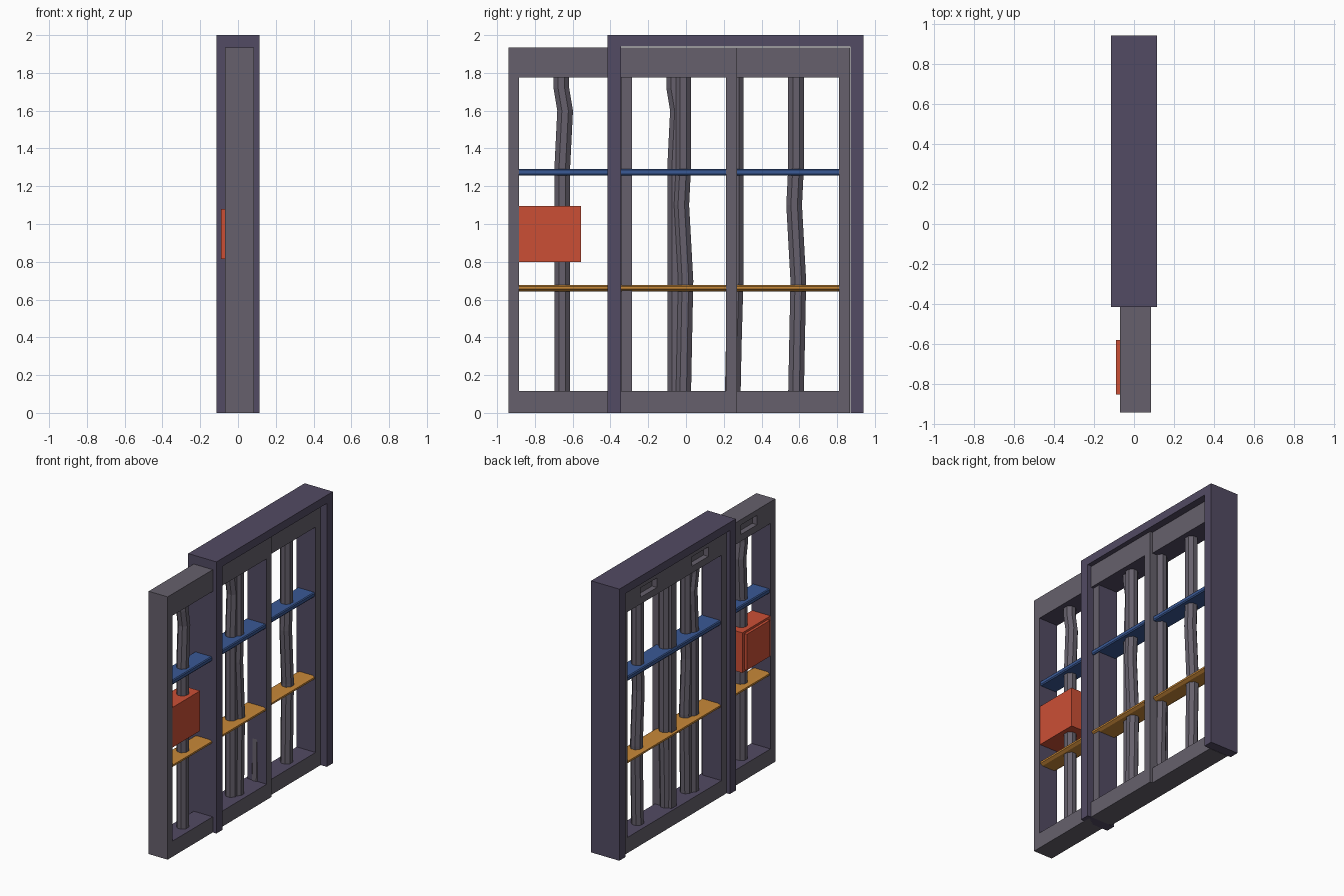
import bpy, bmesh, math
from mathutils import Vector

if "Cube" in bpy.data.objects:
    bpy.data.objects.remove(bpy.data.objects["Cube"])


def mat(name, rgb):
    m = bpy.data.materials.new(name)
    m.diffuse_color = (*rgb, 1)
    m.use_nodes = True
    m.node_tree.nodes["Principled BSDF"].inputs["Base Color"].default_value = m.diffuse_color
    return m


PURPLE = mat("dark_purple_steel", (0.085, 0.07, 0.125))
GREY = mat("grey_steel", (0.132, 0.118, 0.15))
RED = mat("red_lock", (0.6, 0.078, 0.036))
BLUE = mat("blue_crossbar", (0.042, 0.1, 0.3))
OCHRE = mat("ochre_crossbar", (0.58, 0.25, 0.04))


def make(name, bm, *mats):
    bmesh.ops.recalc_face_normals(bm, faces=bm.faces)
    me = bpy.data.meshes.new(name)
    bm.to_mesh(me)
    bm.free()
    for m in mats:
        me.materials.append(m)
    ob = bpy.data.objects.new(name, me)
    bpy.context.collection.objects.link(ob)
    return ob


def box(name, x0, x1, y0, y1, z0, z1, m):
    bm = bmesh.new()
    bmesh.ops.create_cube(bm, size=1)
    for v in bm.verts:
        v.co = Vector(((x0 + x1) / 2 + v.co.x * (x1 - x0),
                       (y0 + y1) / 2 + v.co.y * (y1 - y0),
                       (z0 + z1) / 2 + v.co.z * (z1 - z0)))
    return make(name, bm, m)


def prism_x(name, outline, half_x, m):
    """Extrude a (y, z) outline across x."""
    bm = bmesh.new()
    f = bm.faces.new([bm.verts.new((-half_x, y, z)) for y, z in outline])
    r = bmesh.ops.extrude_face_region(bm, geom=[f])
    for v in r["geom"]:
        if isinstance(v, bmesh.types.BMVert):
            v.co.x = half_x
    return make(name, bm, m)


def bar_y(name, profile, xc, y0, y1, m):
    """Extrude an (x, z) profile along y."""
    bm = bmesh.new()
    f = bm.faces.new([bm.verts.new((xc + x, y0, z)) for x, z in profile])
    r = bmesh.ops.extrude_face_region(bm, geom=[f])
    for v in r["geom"]:
        if isinstance(v, bmesh.types.BMVert):
            v.co.y = y1
    return make(name, bm, m)


def bent_bar(name, xc, yc, path):
    """Eight-sided upright bar following (z, dy) points."""
    bm = bmesh.new()
    rings = []
    for z, dy in path:
        rings.append([bm.verts.new((xc + 0.043 * math.cos(a), yc + dy + 0.045 * math.sin(a), z))
                      for a in [math.pi / 8 + i * math.pi / 4 for i in range(8)]])
    for lo, hi in zip(rings, rings[1:]):
        for i in range(8):
            j = (i + 1) % 8
            bm.faces.new((lo[i], lo[j], hi[j], hi[i]))
    return make(name, bm, GREY)


# Outer door frame: two jambs and a lintel
J0, J1 = -0.415, 0.94
prism_x("outer_frame", [(J0, 0), (J0 + 0.07, 0), (J0 + 0.07, 1.94), (J1 - 0.07, 1.94),
                        (J1 - 0.07, 0), (J1, 0), (J1, 2), (J0, 2)], 0.115, PURPLE)

HALF, INNER, THICK = 0.605, 0.548, 0.0775
ZB, ZT, ZTOP = 0.115, 1.775, 1.935


def panel_frame(name, xc, yc):
    """Rectangular ring with dark inner faces and two recessed slots on the left side."""
    bm = bmesh.new()
    rings = {}
    for s in (-1, 1):
        for key, h, z0, z1 in (("out", HALF, 0, ZTOP), ("in", INNER, ZB, ZT)):
            rings[s, key] = [bm.verts.new((xc + s * THICK, yc + h * a, z))
                             for a, z in ((-1, z0), (1, z0), (1, z1), (-1, z1))]
    for i in range(4):
        j = (i + 1) % 4
        for p, q in (((-1, "out"), (-1, "in")), ((1, "out"), (1, "in")),
                     ((-1, "out"), (1, "out")), ((-1, "in"), (1, "in"))):
            a, b = rings[p], rings[q]
            f = bm.faces.new((a[i], a[j], b[j], b[i]))
            f.material_index = 1 if p[1] == q[1] == "in" else 0
    ob = make(name, bm, GREY, PURPLE)
    # Slots cut into the top rail
    x = xc - THICK
    cutters = []
    for s in (-1, 1):
        y = yc + s * SHIFT / 2
        c = box("slot_cutter", x - 0.05, x + 0.04, y - 0.095, y + 0.095, 1.825, 1.895, GREY)
        c.hide_render = True
        cutters.append(c)
        mod = ob.modifiers.new("slot", "BOOLEAN")
        mod.operation = "DIFFERENCE"
        mod.solver = "EXACT"
        mod.object = c
    bpy.context.view_layer.update()
    dg = bpy.context.evaluated_depsgraph_get()
    me = bpy.data.meshes.new_from_object(ob.evaluated_get(dg))
    ob.modifiers.clear()
    ob.data = me
    for c in cutters:
        bpy.data.objects.remove(c)


SHIFT = 0.5975
# Bend of each bar: offset from panel centre, then (height, sideways shift)
BARS = [(-0.32, [(0.1, 0), (1.3, 0), (1.6, 0.015), (1.72, -0.005), (1.79, -0.005)]),
        (0.0, [(0.1, -0.015), (0.35, -0.01), (0.7, 0), (1.79, 0)]),
        (0.32, [(0.1, 0), (0.7, 0.012), (1.1, -0.01), (1.3, 0), (1.79, 0)])]

# Crossbar profiles (x, z)
BLUE_P = [(-0.07, 1.265), (-0.064, 1.257), (0.064, 1.257), (0.07, 1.265),
          (0.07, 1.286), (0.064, 1.292), (-0.064, 1.292), (-0.07, 1.286)]
OCHRE_P = [(-0.07, 0.655), (-0.05, 0.643), (0.05, 0.643), (0.07, 0.655),
           (0.07, 0.668), (0.05, 0.677), (-0.05, 0.677), (-0.07, 0.668)]

# Two matching panels, the sliding one pulled open
for label, xc, yc in (("sliding", 0.0075, -0.335), ("fixed", -0.0125, -0.335 + SHIFT)):
    panel_frame(label + "_panel_frame", xc, yc)
    for k, (off, path) in enumerate(BARS):
        bent_bar(f"{label}_upright_bar_{k + 1}", xc, yc + off, path)
    bar_y(label + "_upper_crossbar", BLUE_P, xc, yc - INNER, yc + INNER, BLUE)
    bar_y(label + "_lower_crossbar", OCHRE_P, xc, yc - INNER, yc + INNER, OCHRE)

# Lock box with a raised plate on its left side
box("lock_box", -0.07, 0.08, -0.884, -0.555, 0.8, 1.095, RED)
box("lock_plate", -0.09, -0.069, -0.85, -0.58, 0.815, 1.08, RED)
